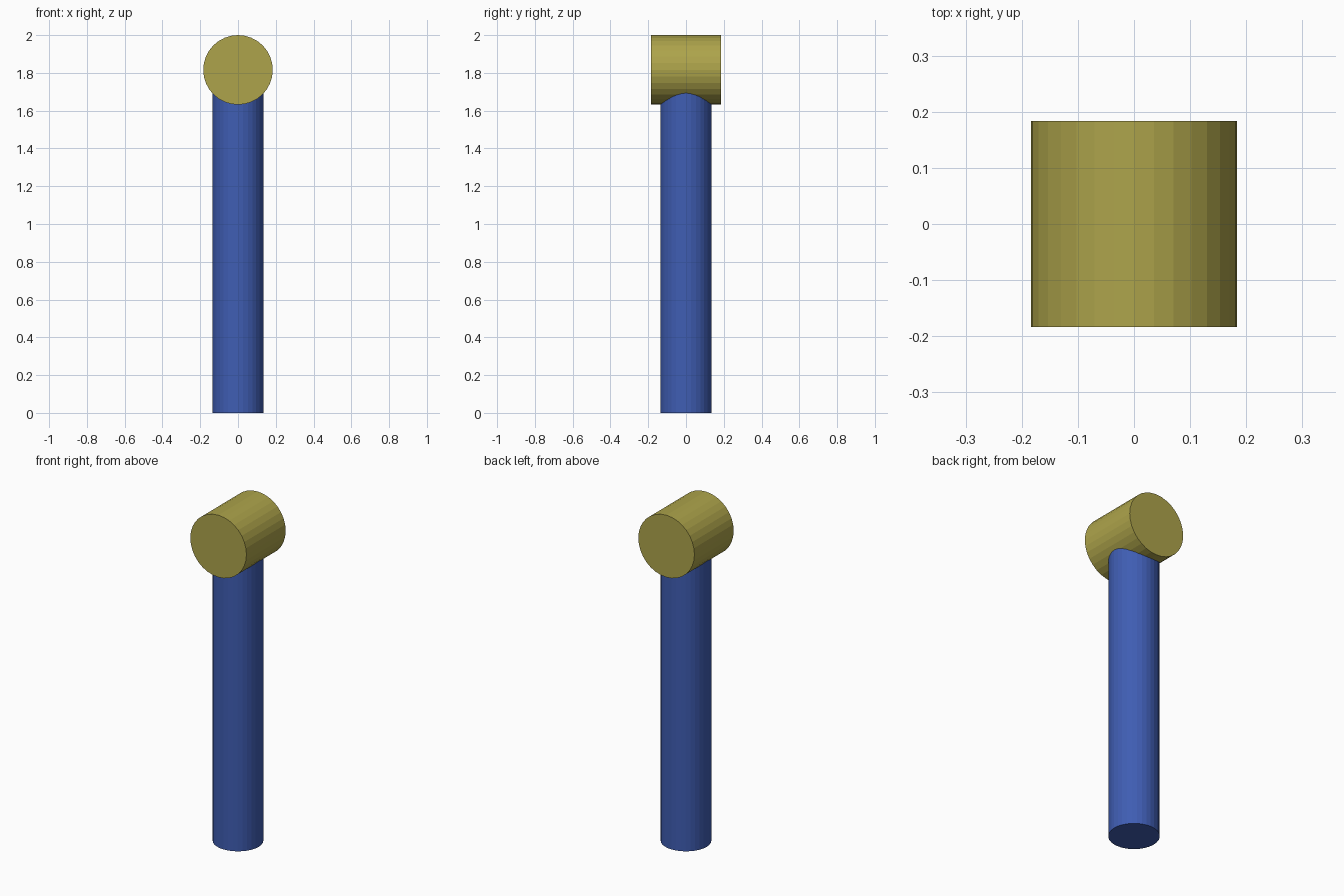
import bpy
from math import pi

if "Cube" in bpy.data.objects:
    bpy.data.objects.remove(bpy.data.objects["Cube"])

SIDES = 32


def cylinder(name, radius, depth, centre_z, colour, tilt=0.0):
    bpy.ops.mesh.primitive_cylinder_add(vertices=SIDES, radius=radius, depth=depth,
                                        location=(0, 0, centre_z), rotation=(tilt, 0, 0))
    obj = bpy.context.object
    obj.name = name
    mat = bpy.data.materials.new(name + "_colour")
    mat.diffuse_color = colour
    mat.use_nodes = True
    mat.node_tree.nodes["Principled BSDF"].inputs["Base Color"].default_value = mat.diffuse_color
    obj.data.materials.append(mat)
    return obj


HEAD_R = 0.184
HEAD_Z = 2 - HEAD_R

# Upright handle, running up into the middle of the head
cylinder("handle", 0.136, HEAD_Z, HEAD_Z / 2, (0.05, 0.11, 0.45, 1))

# Head lying front to back across the handle top
cylinder("head", HEAD_R, 2 * HEAD_R, HEAD_Z, (0.42, 0.37, 0.07, 1), tilt=pi / 2)
